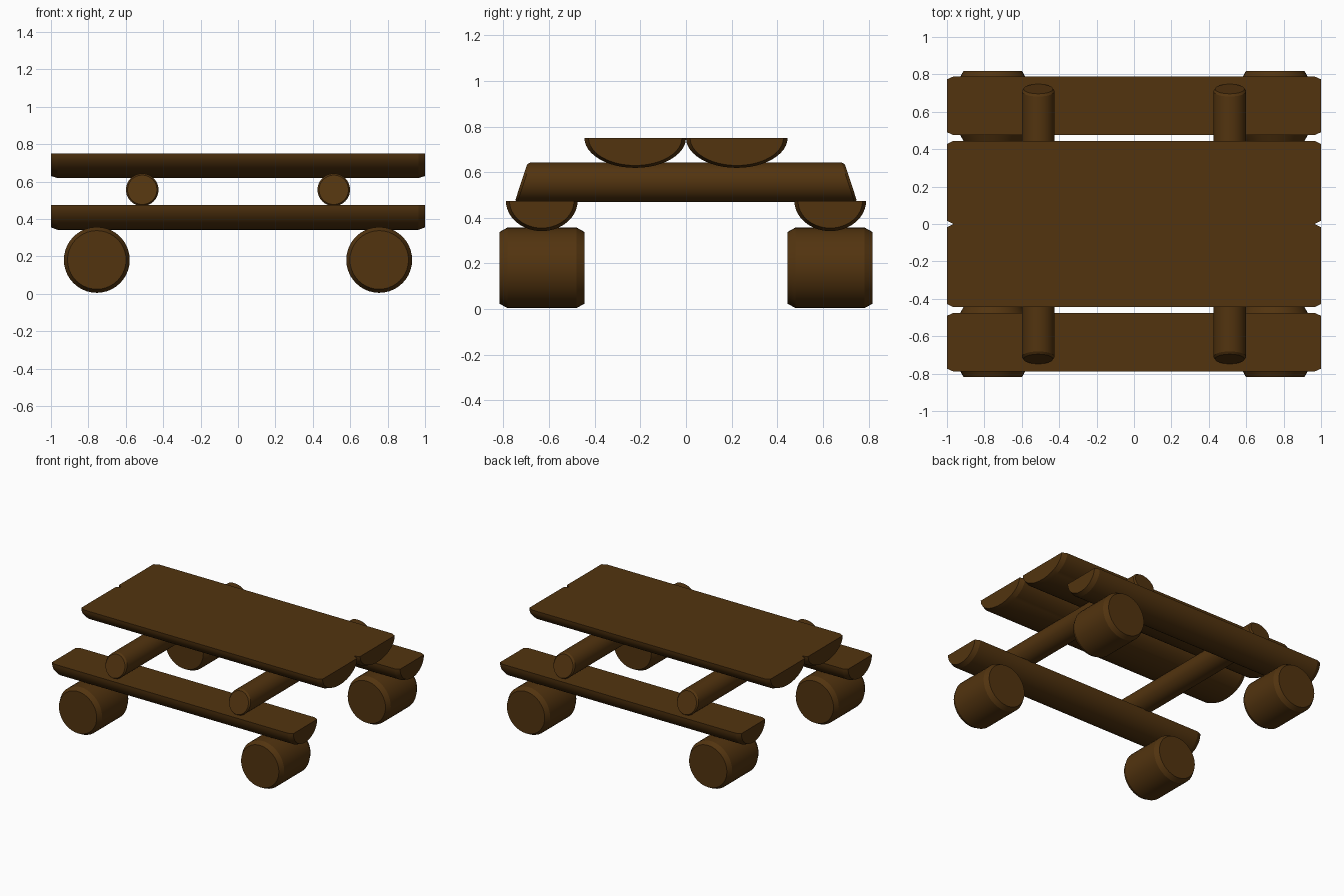
import bpy
import bmesh
import math

if "Cube" in bpy.data.objects:
    bpy.data.objects.remove(bpy.data.objects["Cube"], do_unlink=True)

# Single dark brown wood
wood = bpy.data.materials.new("dark_brown_wood")
wood.use_nodes = True
colour = (0.085, 0.034, 0.0048, 1)
wood.diffuse_color = colour
bsdf = wood.node_tree.nodes["Principled BSDF"]
bsdf.inputs["Base Color"].default_value = colour
bsdf.inputs["Roughness"].default_value = 0.9


def arc(width, height, start, end, count):
    """Elliptical profile points as (sideways, up)."""
    step = (end - start) / count
    return [(width * math.cos(start + i * step), height * math.sin(start + i * step))
            for i in range(count + 1)]


def log(name, profile, stations, centre, axis, slant=0.0):
    """Loft a profile through (distance, scale) stations along x or y."""
    bm = bmesh.new()
    rings = []
    for distance, scale in stations:
        ring = []
        for side, up in profile:
            side, up = side * scale, up * scale
            along = distance - math.copysign(slant, distance) * up
            co = (along, side, up) if axis == "x" else (side, along, up)
            ring.append(bm.verts.new(co))
        rings.append(ring)
    n = len(profile)
    for a, b in zip(rings, rings[1:]):
        for i in range(n):
            j = (i + 1) % n
            bm.faces.new((a[i], a[j], b[j], b[i]))
    bm.faces.new(rings[0])
    bm.faces.new(rings[-1])
    bmesh.ops.recalc_face_normals(bm, faces=bm.faces)
    mesh = bpy.data.meshes.new(name)
    bm.to_mesh(mesh)
    bm.free()
    mesh.materials.append(wood)
    obj = bpy.data.objects.new(name, mesh)
    obj.location = centre
    bpy.context.collection.objects.link(obj)
    bpy.ops.object.select_all(action="DESELECT")
    obj.select_set(True)
    bpy.context.view_layer.objects.active = obj
    bpy.ops.object.shade_smooth_by_angle(angle=math.radians(18))
    return obj


def ends(half, chamfer, scale):
    """Stations for a log with chamfered ends."""
    inner = half - chamfer
    return [(-half, scale), (-inner, 1), (inner, 1), (half, scale)]


def round_profile(radius):
    return arc(radius, radius, 0, math.tau, 40)[:-1]


def half_profile(width, depth):
    return arc(width, depth, math.pi, math.tau, 24)


for y_sign, y_name in ((-1, "front"), (1, "back")):
    # Split logs, flat side up
    log(f"{y_name}_table_plank", half_profile(0.2225, 0.131),
        ends(1.0, 0.035, 0.92), (0, y_sign * 0.2225, 0.75), "x")
    log(f"{y_name}_bench", half_profile(0.157, 0.132),
        ends(1.0, 0.035, 0.9), (0, y_sign * 0.632, 0.474), "x")
    # Round log feet
    for x_sign, x_name in ((-1, "right"), (1, "left")):
        log(f"{y_name}_{x_name}_foot", round_profile(0.176),
            ends(0.187, 0.035, 0.89), (x_sign * 0.755, y_sign * 0.631, 0.181), "y")

# Cross beams with slanted ends
for x_sign, x_name in ((-1, "right"), (1, "left")):
    log(f"{x_name}_cross_beam", round_profile(0.087),
        ends(0.722, 0.012, 0.9), (x_sign * 0.512, 0, 0.556), "y", slant=0.33)
